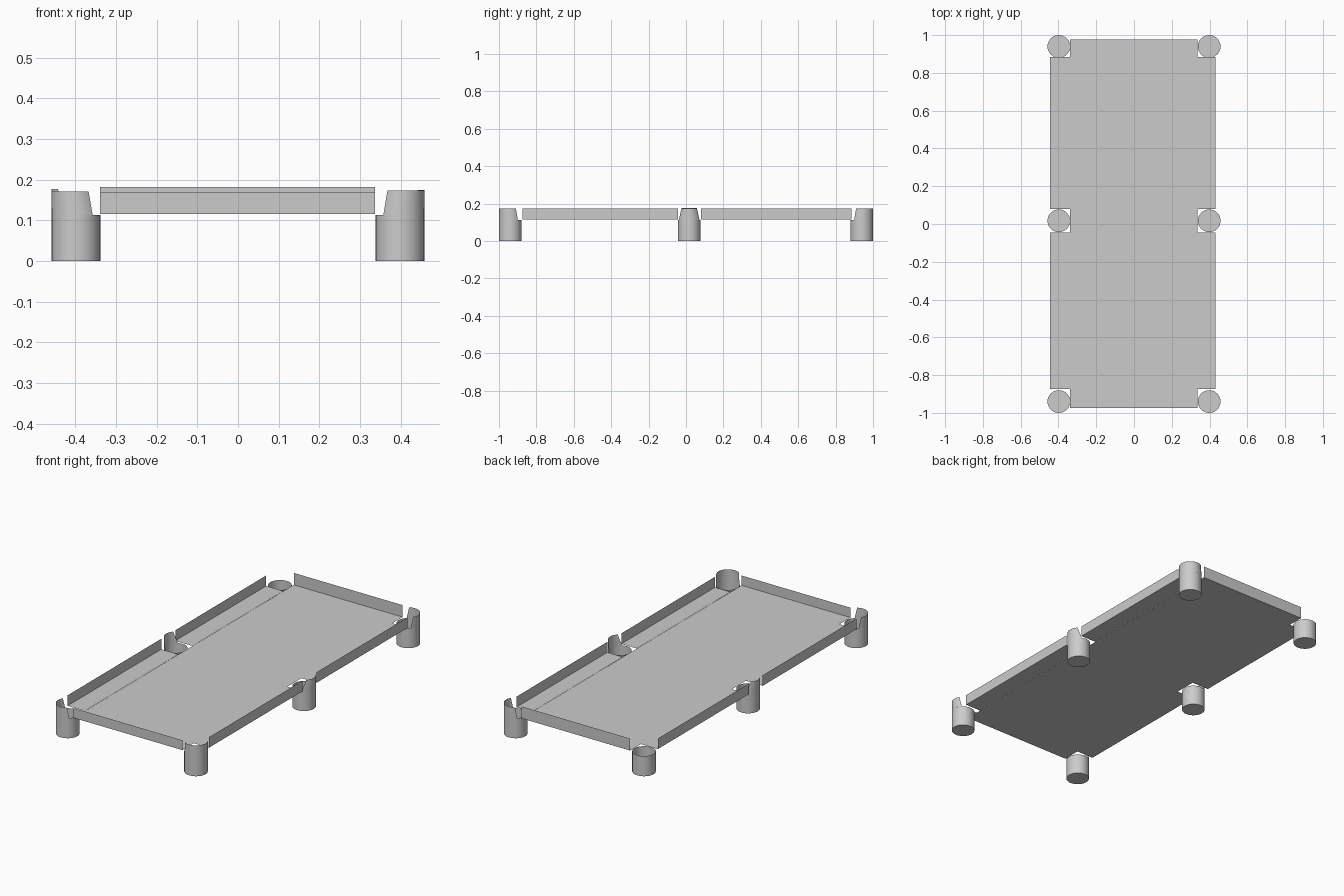
import bpy, bmesh
from math import sin, cos, radians, pi

if "Cube" in bpy.data.objects:
    bpy.data.objects.remove(bpy.data.objects["Cube"])

RIM, R, SEG = 0.113, 0.06, 32
DECK_Z = 0.115


def make(name, bm, smooth=False):
    mesh = bpy.data.meshes.new(name)
    bm.to_mesh(mesh)
    bm.free()
    ob = bpy.data.objects.new(name, mesh)
    bpy.context.collection.objects.link(ob)
    if smooth:
        bpy.ops.object.select_all(action='DESELECT')
        ob.select_set(True)
        bpy.context.view_layer.objects.active = ob
        bpy.ops.object.shade_smooth_by_angle(angle=radians(35))
    return ob


def sweep(name, profile, direction, a, b):
    """Folded sheet: an open (u, z) profile extruded from a to b."""
    bm = bmesh.new()
    rows = []
    for t in (a, b):
        rows.append([bm.verts.new((u, t, z) if direction == 'y' else (t, u, z))
                     for u, z in profile])
    for i in range(len(profile) - 1):
        bm.faces.new((rows[0][i], rows[0][i + 1], rows[1][i + 1], rows[1][i]))
    bmesh.ops.recalc_face_normals(bm, faces=bm.faces)
    if sum(f.normal.z for f in bm.faces) < 0:
        bmesh.ops.reverse_faces(bm, faces=bm.faces)
    return make(name, bm)


def cup(name, cx, cy, facing, low_half, top_half, top):
    """Open cup with a raised lip on the outer side, slanted at both ends."""
    bm = bmesh.new()

    def point(angle, z):
        return bm.verts.new((cx + R * cos(angle), cy + R * sin(angle), z))

    angles = [2 * pi * i / SEG for i in range(SEG)]
    base = [point(a, 0) for a in angles]
    rim = [point(a, RIM) for a in angles]
    bm.faces.new(base[::-1])
    for i in range(SEG):
        j = (i + 1) % SEG
        bm.faces.new((base[i], base[j], rim[j], rim[i]))
    # Raised lip
    if top > RIM:
        n = 16
        rows = []
        for half, z in ((low_half, RIM), (top_half, top)):
            rows.append([point(radians(facing + half * (2 * i / n - 1)), z)
                         for i in range(n + 1)])
        for i in range(n):
            bm.faces.new((rows[0][i], rows[0][i + 1], rows[1][i + 1], rows[1][i]))
    make(name, bm, smooth=True)


# Main deck with the front and back edges folded up
sweep("deck_panel", [(-0.973, 0.17), (-0.973, DECK_Z), (0.978, DECK_Z), (0.978, 0.182)],
      'x', -0.339, 0.336)

# Side strips with folded-up outer edges, two per side
for side, inner, outer in (("left", -0.339, -0.445), ("right", 0.336, 0.432)):
    for end, a, b in (("front", -0.874, -0.044), ("back", 0.08, 0.885)):
        z = DECK_Z + 0.001
        sweep(f"{side}_{end}_strip", [(inner, z), (outer, z), (outer, 0.175)], 'y', a, b)

# Six cups: raised lips face outwards, the back left one has no lip
CX, CY = 0.398, 0.94
cup("front_left_cup", -CX, -CY, 225, 88, 76, 0.171)
cup("front_right_cup", CX, -CY, 315, 88, 76, 0.173)
cup("back_right_cup", CX, CY, 45, 88, 76, 0.173)
cup("back_left_cup", -CX, CY, 135, 88, 76, RIM)
cup("middle_left_cup", -CX, 0.017, 180, 66, 42, 0.177)
cup("middle_right_cup", CX, 0.017, 0, 66, 44, 0.174)
